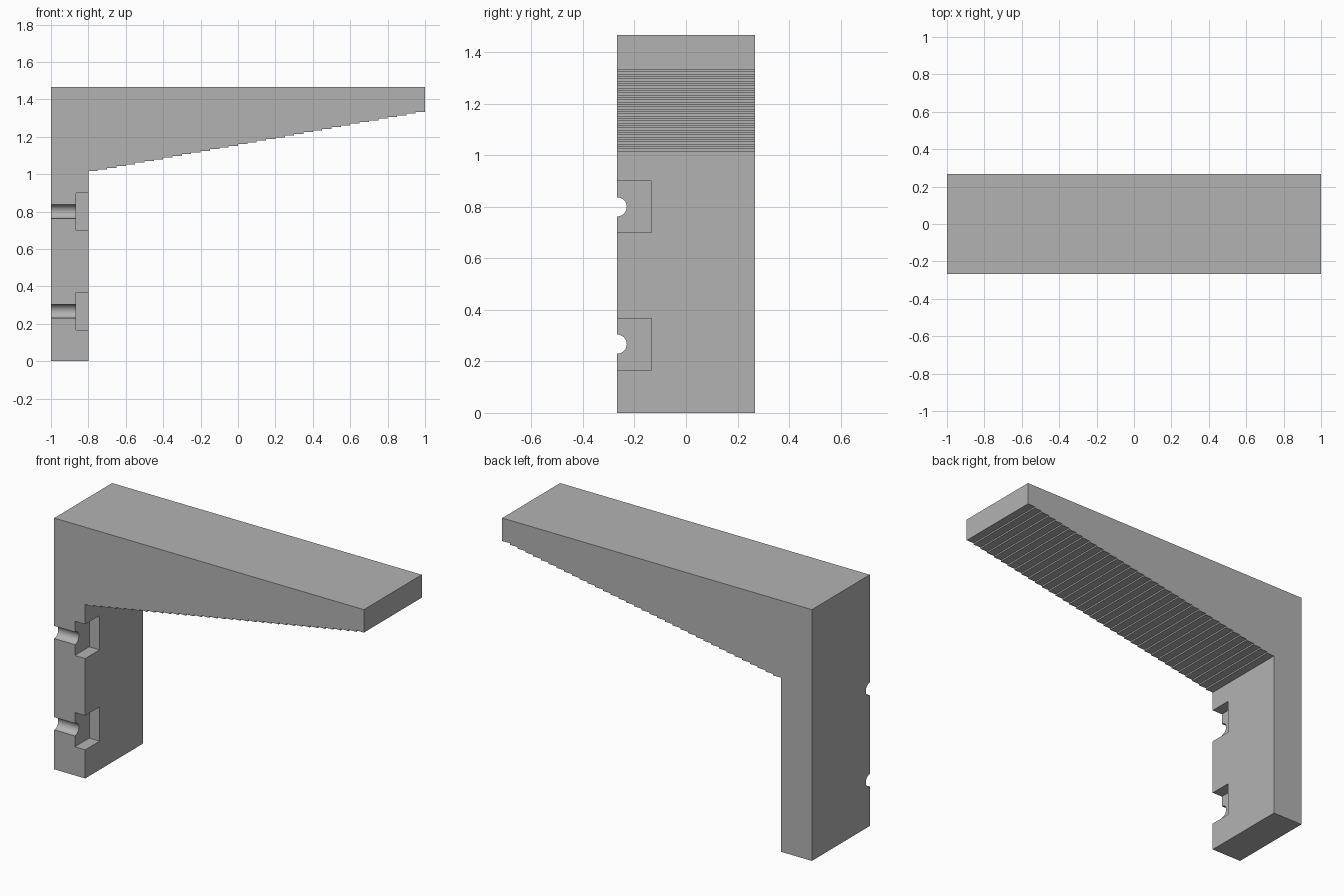
import bpy, bmesh, math

cube = bpy.data.objects.get("Cube")
if cube:
    bpy.data.objects.remove(cube, do_unlink=True)

HALF_DEPTH = 0.267
TOP, TIP_UNDERSIDE, INNER_CORNER = 1.467, 1.333, 1.016
WALL_X = -0.8
STEPS = 36

grey = bpy.data.materials.new("plain_grey")
grey.use_nodes = True
colour = (0.45, 0.45, 0.45, 1)
grey.diffuse_color = colour
grey.node_tree.nodes["Principled BSDF"].inputs["Base Color"].default_value = colour


def extrude_profile(name, points, half_depth):
    """Make a solid from an xz outline, extruded along y."""
    bm = bmesh.new()
    face = bm.faces.new([bm.verts.new((x, -half_depth, z)) for x, z in points])
    result = bmesh.ops.extrude_face_region(bm, geom=[face])
    verts = [v for v in result["geom"] if isinstance(v, bmesh.types.BMVert)]
    bmesh.ops.translate(bm, verts=verts, vec=(0, 2 * half_depth, 0))
    bmesh.ops.recalc_face_normals(bm, faces=bm.faces)
    mesh = bpy.data.meshes.new(name)
    bm.to_mesh(mesh)
    bm.free()
    obj = bpy.data.objects.new(name, mesh)
    bpy.context.collection.objects.link(obj)
    obj.data.materials.append(grey)
    return obj


def cut(target, cutter):
    """Subtract a cutter, then discard it."""
    cutter.hide_render = True
    cutter.data.materials.append(grey)
    mod = target.modifiers.new("cut", "BOOLEAN")
    mod.operation = "DIFFERENCE"
    mod.solver = "EXACT"
    mod.object = cutter
    bpy.ops.object.select_all(action="DESELECT")
    bpy.context.view_layer.objects.active = target
    target.select_set(True)
    bpy.ops.object.modifier_apply(modifier=mod.name)
    bpy.data.objects.remove(cutter, do_unlink=True)


# Upright and arm in one outline, with a finely stepped underside
outline = [(-1, 0), (WALL_X, 0)]
run = (1 - WALL_X) / STEPS
rise = (TIP_UNDERSIDE - INNER_CORNER) / (STEPS - 1)
for i in range(STEPS):
    z = INNER_CORNER + i * rise
    outline += [(WALL_X + i * run, z), (WALL_X + (i + 1) * run, z)]
outline += [(1, TOP), (-1, TOP)]
bracket = extrude_profile("shelf_bracket", outline, HALF_DEPTH)

# Two screw grooves, each with a square pocket, along the front edge
for z in (0.267, 0.8):
    bpy.ops.mesh.primitive_cylinder_add(
        vertices=48, radius=0.037, depth=0.4,
        location=(-0.95, -HALF_DEPTH, z), rotation=(0, math.pi / 2, 0))
    cut(bracket, bpy.context.object)
    bpy.ops.mesh.primitive_cube_add(size=1, location=(-0.767, -HALF_DEPTH, z))
    pocket = bpy.context.object
    pocket.scale = (0.2, 0.267, 0.2)
    cut(bracket, pocket)

# Smooth only the rounded grooves
bpy.ops.object.select_all(action="DESELECT")
bracket.select_set(True)
bpy.context.view_layer.objects.active = bracket
bpy.ops.object.shade_smooth_by_angle(angle=math.radians(30))
